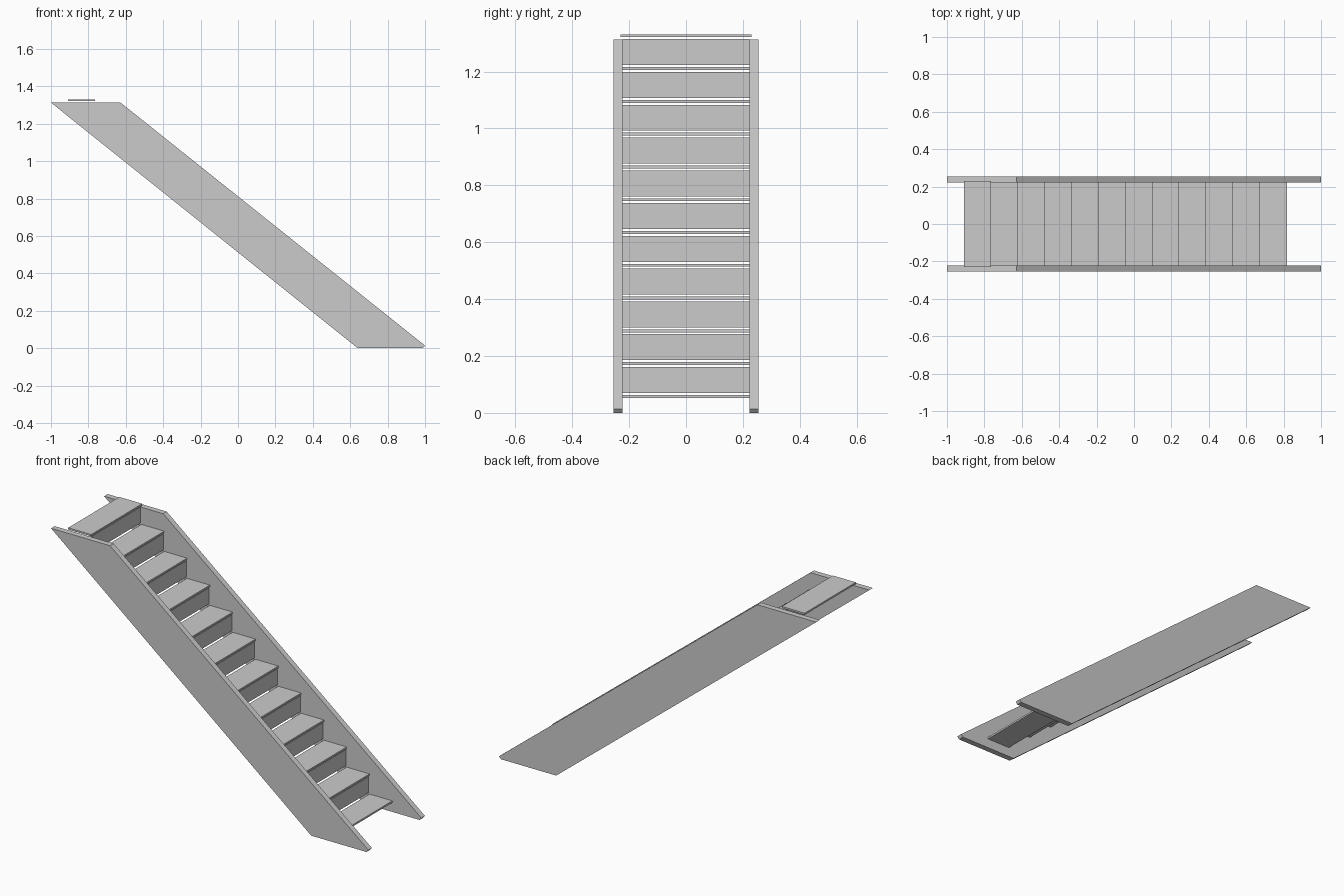
import bpy, bmesh

if "Cube" in bpy.data.objects:
    bpy.data.objects.remove(bpy.data.objects["Cube"])

STEPS = 12
TOP_Z, BOTTOM_Z = 1.3255, 0.058          # tread centre heights
TOP_NOSE, BOTTOM_NOSE = -0.765, 0.817    # tread front edges
DEPTH, THICK, GAP = 0.1445, 0.010, 0.007
HALF_W = 0.223                           # inner half width between stringers
RISE = (TOP_Z - BOTTOM_Z) / (STEPS - 1)


def prism(name, profile, y0, y1):
    """Extrude an xz profile from y0 to y1."""
    bm = bmesh.new()
    face = bm.faces.new([bm.verts.new((x, y0, z)) for x, z in profile])
    ext = bmesh.ops.extrude_face_region(bm, geom=[face])
    verts = [g for g in ext["geom"] if isinstance(g, bmesh.types.BMVert)]
    bmesh.ops.translate(bm, verts=verts, vec=(0, y1 - y0, 0))
    bmesh.ops.recalc_face_normals(bm, faces=bm.faces[:])
    mesh = bpy.data.meshes.new(name)
    bm.to_mesh(mesh)
    bm.free()
    obj = bpy.data.objects.new(name, mesh)
    bpy.context.collection.objects.link(obj)
    return obj


def box(name, x0, x1, z0, z1, half_w):
    return prism(name, [(x0, z0), (x1, z0), (x1, z1), (x0, z1)], -half_w, half_w)


# Sloping side stringers, with a small trimmed toe at the floor
stringer = [(-1, 1.313), (-0.628, 1.313), (1, 0.014), (0.988, 0), (0.64, 0)]
prism("stringer_right", stringer, -0.255, -HALF_W)
prism("stringer_left", stringer, HALF_W, 0.255)

for i in range(STEPS):
    t = i / (STEPS - 1)
    nose = BOTTOM_NOSE + (TOP_NOSE - BOTTOM_NOSE) * t
    z = BOTTOM_Z + (TOP_Z - BOTTOM_Z) * t
    # Tread; the top one is slightly wider and rests above the stringers
    box(f"tread_{i + 1}", nose - DEPTH, nose, z - THICK / 2, z + THICK / 2,
        0.23 if i == STEPS - 1 else HALF_W)
    # Riser under the nose, with open slits above and below
    if i:
        inset = THICK / 2 + GAP
        box(f"riser_{i}", nose - 0.016, nose - 0.005,
            z - RISE + inset, z - inset, HALF_W)
